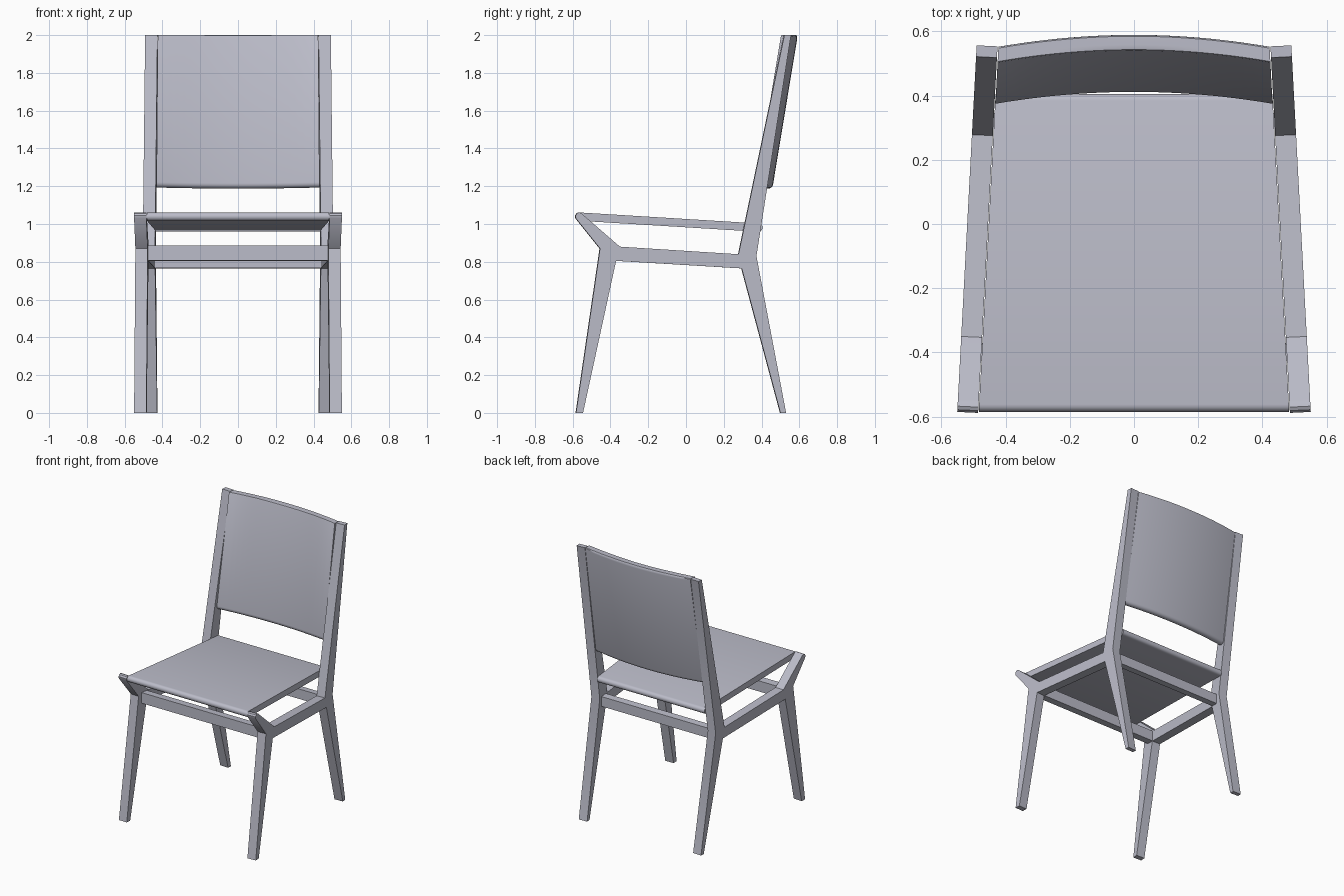
import bpy, bmesh, math

cube = bpy.data.objects.get("Cube")
if cube:
    bpy.data.objects.remove(cube)

# Single painted finish
paint = bpy.data.materials.new("blue_grey_paint")
paint.use_nodes = True
COLOUR = (0.5, 0.505, 0.585, 1)
paint.diffuse_color = COLOUR
paint.node_tree.nodes["Principled BSDF"].inputs["Base Color"].default_value = COLOUR

THICK = 0.065


def outer(y):
    """Outer face of the side frames, which converge towards the back."""
    return 0.55 - 0.053 * (y + 0.58)


def inner(y):
    return outer(y) - THICK


def skin(name, rings, smooth=False):
    """Join equal rings of points into a capped solid."""
    bm = bmesh.new()
    loops = [[bm.verts.new(p) for p in ring] for ring in rings]
    n = len(loops[0])
    for a, b in zip(loops, loops[1:]):
        for i in range(n):
            j = (i + 1) % n
            bm.faces.new((a[i], a[j], b[j], b[i]))
    bm.faces.new(loops[0])
    bm.faces.new(loops[-1])
    bmesh.ops.recalc_face_normals(bm, faces=bm.faces)
    mesh = bpy.data.meshes.new(name)
    bm.to_mesh(mesh)
    bm.free()
    mesh.materials.append(paint)
    obj = bpy.data.objects.new(name, mesh)
    bpy.context.collection.objects.link(obj)
    if smooth:
        bpy.ops.object.select_all(action="DESELECT")
        obj.select_set(True)
        bpy.context.view_layer.objects.active = obj
        bpy.ops.object.shade_smooth_by_angle(angle=math.radians(35))
    return obj


def stadium(p, q, r, steps=8):
    """Slab section from p to q with fully rounded ends."""
    ang = math.atan2(q[1] - p[1], q[0] - p[0])
    pts = []
    for (cy, cz), start in ((q, ang - math.pi / 2), (p, ang + math.pi / 2)):
        for i in range(steps + 1):
            t = start + math.pi * i / steps
            pts.append((cy + r * math.cos(t), cz + r * math.sin(t)))
    return pts


def across(name, section, steps=1, bow=0.0, gap=0.0, smooth=False):
    """Span a (y, z) section between the frames, optionally bowed backwards."""
    rings = []
    for i in range(steps + 1):
        u = 2 * i / steps - 1
        ring = []
        for y, z in section:
            y2 = y - bow * u * u
            z2 = min(z + 0.16 * bow * u * u, 2.0)
            ring.append((u * (inner(y2) - gap), y2, z2))
        rings.append(ring)
    return skin(name, rings, smooth)


# Side frames: leg, arm tip, side rail and upright in one profile
profile = [
    (-0.582, 0), (-0.545, 0), (-0.37, 0.805), (0.295, 0.765),
    (0.50, 0), (0.53, 0), (0.373, 0.83), (0.556, 2.0), (0.521, 2.0),
    (0.278, 0.84), (-0.35, 0.88), (-0.546, 1.05), (-0.556, 1.058),
    (-0.567, 1.061), (-0.578, 1.056), (-0.585, 1.044), (-0.583, 1.03),
    (-0.455, 0.87),
]
for side, label in ((1, "left"), (-1, "right")):
    skin(label + "_side_frame", [
        [(side * outer(y), y, z) for y, z in profile],
        [(side * inner(y), y - 0.003, z) for y, z in profile],
    ], smooth=True)

# Cross rails under the seat
across("front_rail", [(-0.425, 0.808), (-0.37, 0.805), (-0.37, 0.882), (-0.425, 0.885)])
across("rear_rail", [(0.295, 0.768), (0.345, 0.765), (0.345, 0.836), (0.295, 0.84)])

# Seat board with rounded front and back edges
across("seat", stadium((-0.563, 1.039), (0.383, 0.981), 0.022), gap=0.002, smooth=True)

# Curved backrest panel
across("backrest", stadium((0.436, 1.212), (0.564, 1.985), 0.025),
       steps=24, bow=0.037, gap=0.003, smooth=True)
